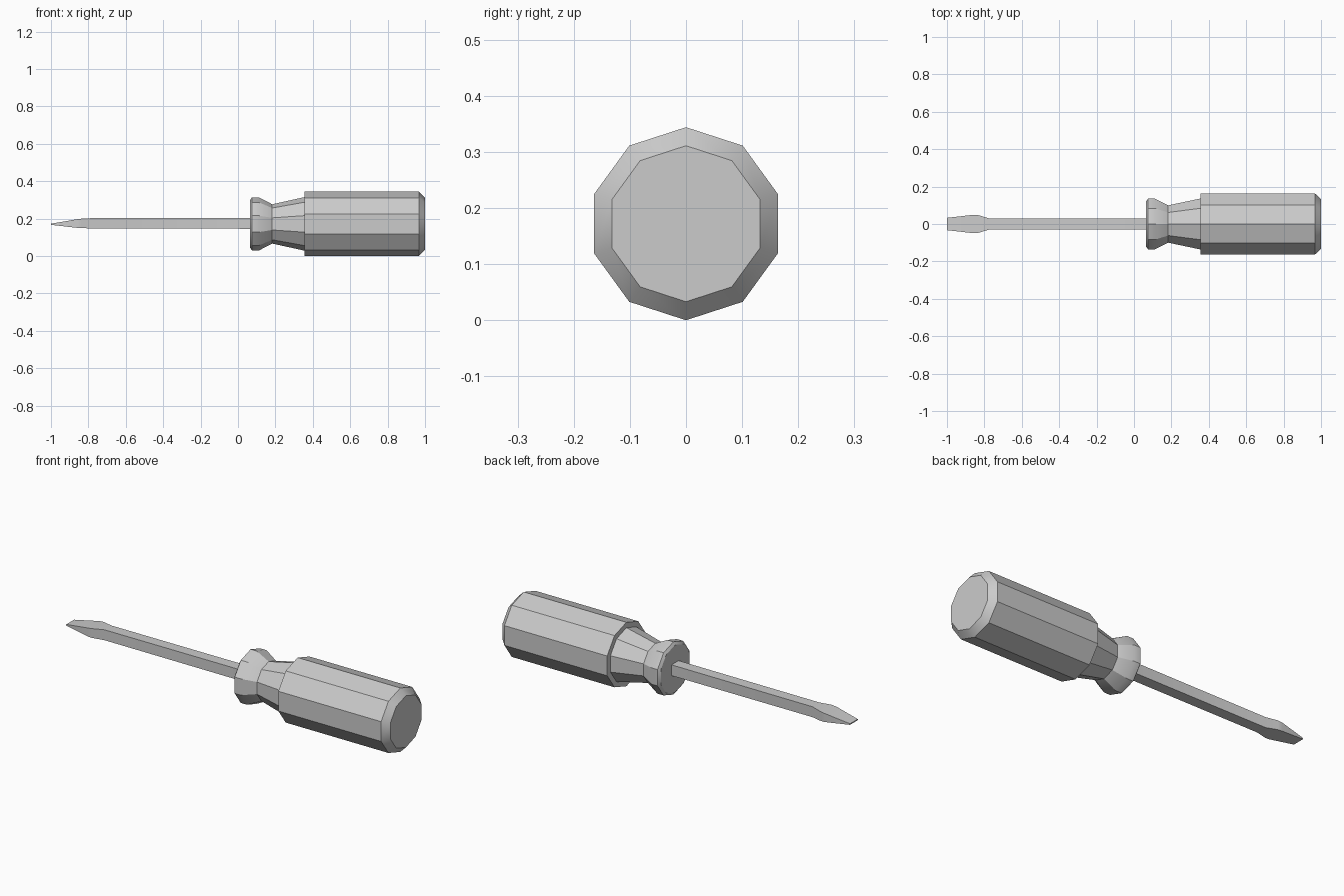
import bpy, bmesh, math

if "Cube" in bpy.data.objects:
    bpy.data.objects.remove(bpy.data.objects["Cube"])

CZ = 0.172  # height of the tool's axis


def loft(name, rings):
    """Bridge equal-length rings of points and cap both ends."""
    bm = bmesh.new()
    loops = [[bm.verts.new(p) for p in ring] for ring in rings]
    n = len(loops[0])
    for a, b in zip(loops, loops[1:]):
        for i in range(n):
            j = (i + 1) % n
            bm.faces.new((a[i], a[j], b[j], b[i]))
    bm.faces.new(loops[0])
    bm.faces.new(loops[-1])
    bmesh.ops.recalc_face_normals(bm, faces=bm.faces)
    me = bpy.data.meshes.new(name)
    bm.to_mesh(me)
    bm.free()
    ob = bpy.data.objects.new(name, me)
    bpy.context.collection.objects.link(ob)
    return ob


def decagon(x, r):
    return [(x, r * math.sin(i * math.pi / 5), CZ + r * math.cos(i * math.pi / 5))
            for i in range(10)]


def rectangle(x, hy, hz, z):
    return [(x, -hy, z - hz), (x, hy, z - hz), (x, hy, z + hz), (x, -hy, z + hz)]


# Ten-sided handle: collar, waist, step, grip and chamfered butt
profile = [(0.065, 0.128), (0.075, 0.142), (0.112, 0.142), (0.183, 0.105),
           (0.355, 0.143), (0.355, 0.172), (0.967, 0.172), (1.0, 0.139)]
handle = loft("handle", [decagon(x, r) for x, r in profile])

# Square shaft flaring into a flat blade: x, half width, half height, centre z
sections = [(-1.0, 0.033, 0.003, 0.170), (-0.86, 0.049, 0.023, 0.174),
            (-0.835, 0.048, 0.025, 0.175), (-0.775, 0.030, 0.028, 0.175),
            (0.10, 0.030, 0.029, 0.175)]
shaft = loft("shaft_and_blade", [rectangle(*s) for s in sections])

# Smooth shading with crisp facet edges
for ob in (handle, shaft):
    bpy.ops.object.select_all(action='DESELECT')
    ob.select_set(True)
    bpy.context.view_layer.objects.active = ob
    bpy.ops.object.shade_smooth_by_angle(angle=math.radians(30))
